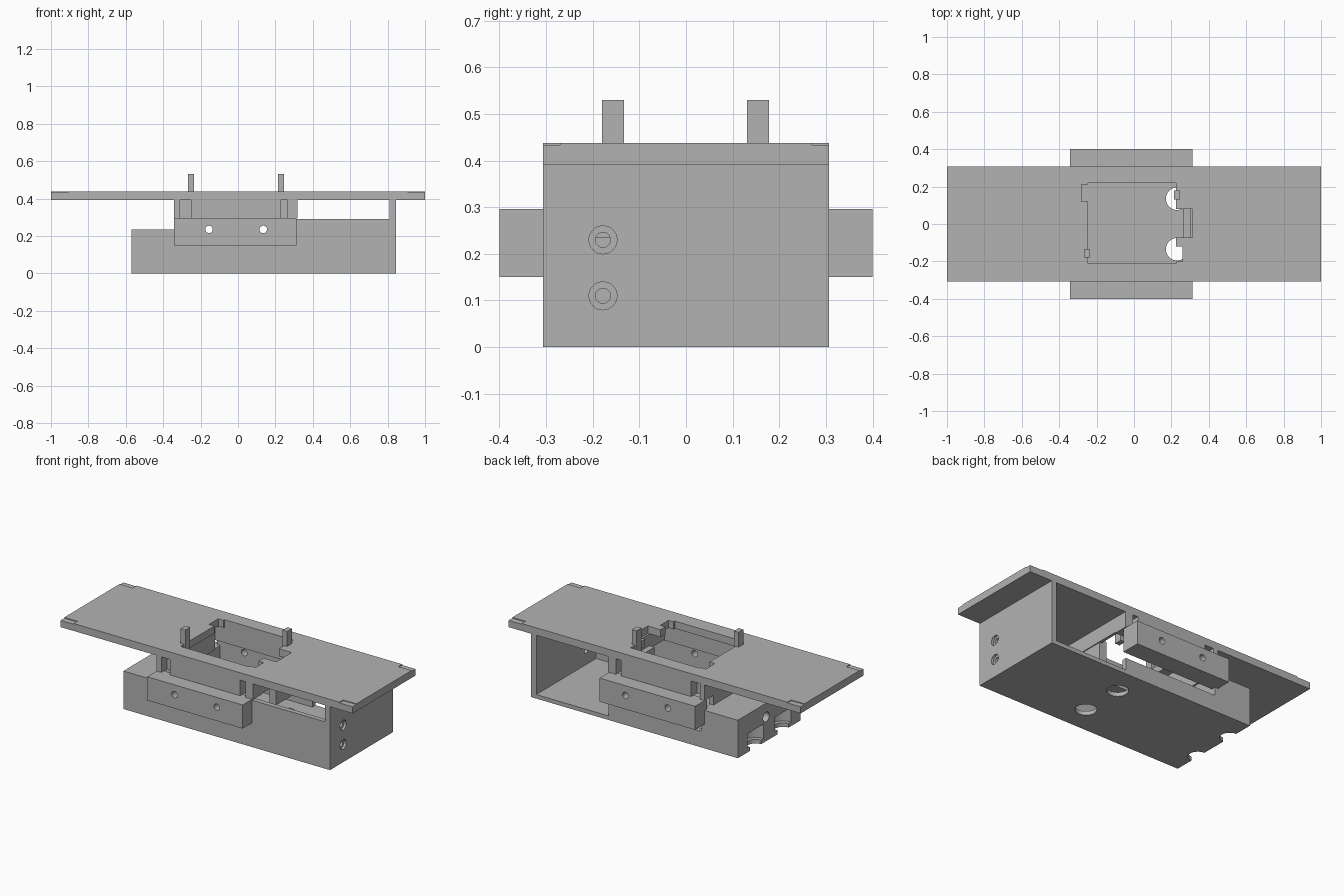
import bpy
from math import pi

cube = bpy.data.objects.get("Cube")
if cube:
    bpy.data.objects.remove(cube, do_unlink=True)

grey = bpy.data.materials.new("light grey")
grey.use_nodes = True
grey.diffuse_color = (0.45, 0.45, 0.45, 1)
grey.node_tree.nodes["Principled BSDF"].inputs["Base Color"].default_value = (0.45, 0.45, 0.45, 1)

W = 0.307          # half depth of the body
FLOOR = 0.025
PLATE_Z = 0.392
PLATE_TOP = 0.438


def box(name, x, y, z):
    """Box between pairs of limits on each axis."""
    bpy.ops.mesh.primitive_cube_add(size=1, location=[sum(p) / 2 for p in (x, y, z)])
    ob = bpy.context.object
    ob.name = name
    ob.scale = [p[1] - p[0] for p in (x, y, z)]
    bpy.ops.object.transform_apply(location=True, rotation=False, scale=True)
    ob.data.materials.append(grey)
    return ob


def rod(name, centre, radius, length, axis="z"):
    turn = {"x": (0, pi / 2, 0), "y": (pi / 2, 0, 0), "z": (0, 0, 0)}[axis]
    bpy.ops.mesh.primitive_cylinder_add(vertices=32, radius=radius, depth=length,
                                        location=centre, rotation=turn)
    ob = bpy.context.object
    ob.name = name
    bpy.ops.object.transform_apply(location=True, rotation=True, scale=True)
    ob.data.materials.append(grey)
    return ob


def cut(ob, cutters):
    for c in cutters:
        c.hide_render = True
        m = ob.modifiers.new("cut", "BOOLEAN")
        m.operation = "DIFFERENCE"
        m.solver = "EXACT"
        m.object = c
    bpy.context.view_layer.objects.active = ob
    for m in list(ob.modifiers):
        bpy.ops.object.modifier_apply(modifier=m.name)
    for c in cutters:
        bpy.data.objects.remove(c, do_unlink=True)


def screw_holes(y):
    return [rod("screw_cutter", (x, y, 0.235), 0.02, 0.3, "y") for x in (-0.155, 0.135)]


# Floor with two round openings
floor = box("floor", (-0.32, 0.83), (-W, W), (0, FLOOR))
cut(floor, [rod("floor_cutter", (0.23, y, 0), 0.06, 0.2) for y in (-0.135, 0.135)])

# Low end block with stepped half-round pockets and a cable hole
block = box("end_block", (-0.57, -0.32), (-W, W), (0, 0.235))
pockets = [rod("cable_cutter", (-0.45, 0.03, 0.15), 0.03, 0.5, "x")]
for y in (-0.135, 0.135):
    pockets.append(rod("pocket_cutter", (-0.57, y, 0.02), 0.055, 0.1))
    pockets.append(rod("recess_cutter", (-0.57, y, 0.07), 0.08, 0.09))
cut(block, pockets)

# Tall end wall with two countersunk holes
wall = box("end_wall", (0.81, 0.845), (-W, W), (0, PLATE_Z))
holes = []
for z in (0.11, 0.23):
    holes.append(rod("hole_cutter", (0.83, -0.178, z), 0.016, 0.2, "x"))
    holes.append(rod("sink_cutter", (0.85, -0.178, z), 0.03, 0.04, "x"))
cut(wall, holes)

# Long front wall and low rear wall
front = box("front_wall", (-0.32, 0.81), (-W, -W + 0.03), (FLOOR, 0.29))
cut(front, screw_holes(-W))
box("rear_wall", (-0.32, 0.315), (W - 0.03, W), (FLOOR, 0.1))

# Side brackets and the upper walls carrying the top plate
for side, label in ((-1, "front"), (1, "rear")):
    def span(a, b):
        return tuple(sorted((side * a, side * b)))
    bracket = box(label + "_bracket", (-0.342, 0.312), span(W - 0.025, 0.4), (0.15, 0.296))
    cut(bracket, screw_holes(side * 0.35))
    upper = box(label + "_upper_wall", (-0.342, 0.318), span(0.22, W), (0.295, PLATE_Z))
    cut(upper, [box("slot_cutter", x, span(0.25, 0.35), (0.29, 0.4))
                for x in ((-0.31, -0.25), (0.23, 0.265))])

# Cross walls under the plate and the centre tab
box("left_cross_wall", (-0.342, -0.31), (-0.22, 0.22), (0.235, PLATE_Z))
box("right_cross_wall", (0.3, 0.318), (-0.22, 0.22), (0.3, PLATE_Z))
box("centre_tab", (0.265, 0.312), (-0.072, 0.08), (0.17, 0.32))

# Top plate: square opening, side notch, clip slots and shallow corner steps
plate = box("top_plate", (-1, 1), (-W, W), (PLATE_Z, PLATE_TOP))
through = (0.3, 0.5)
cutters = [
    box("opening_cutter", (-0.245, 0.225), (-0.212, 0.22), through),
    box("notch_cutter", (0.2, 0.312), (-0.072, 0.08), through),
    box("left_slot_cutter", (-0.282, -0.23), (0.12, 0.21), through),
    box("right_slot_cutter", (0.21, 0.26), (-0.2, -0.12), through),
]
for sx in (-1, 1):
    for sy in (-1, 1):
        cutters.append(box("corner_cutter", sorted((sx * 0.91, sx * 1.1)),
                           sorted((sy * 0.27, sy * 0.4)), (0.433, 0.5)))
cut(plate, cutters)

# Upright clips on opposite corners of the opening
box("front_clip", (-0.267, -0.235), (-0.18, -0.133), (0.295, 0.53))
box("rear_clip", (0.213, 0.245), (0.131, 0.178), (0.295, 0.53))

# Clean flat faces with smooth round holes
for ob in bpy.data.objects:
    if ob.type == "MESH" and grey.name in ob.data.materials:
        bpy.ops.object.select_all(action="DESELECT")
        ob.select_set(True)
        bpy.context.view_layer.objects.active = ob
        bpy.ops.object.shade_smooth_by_angle()
